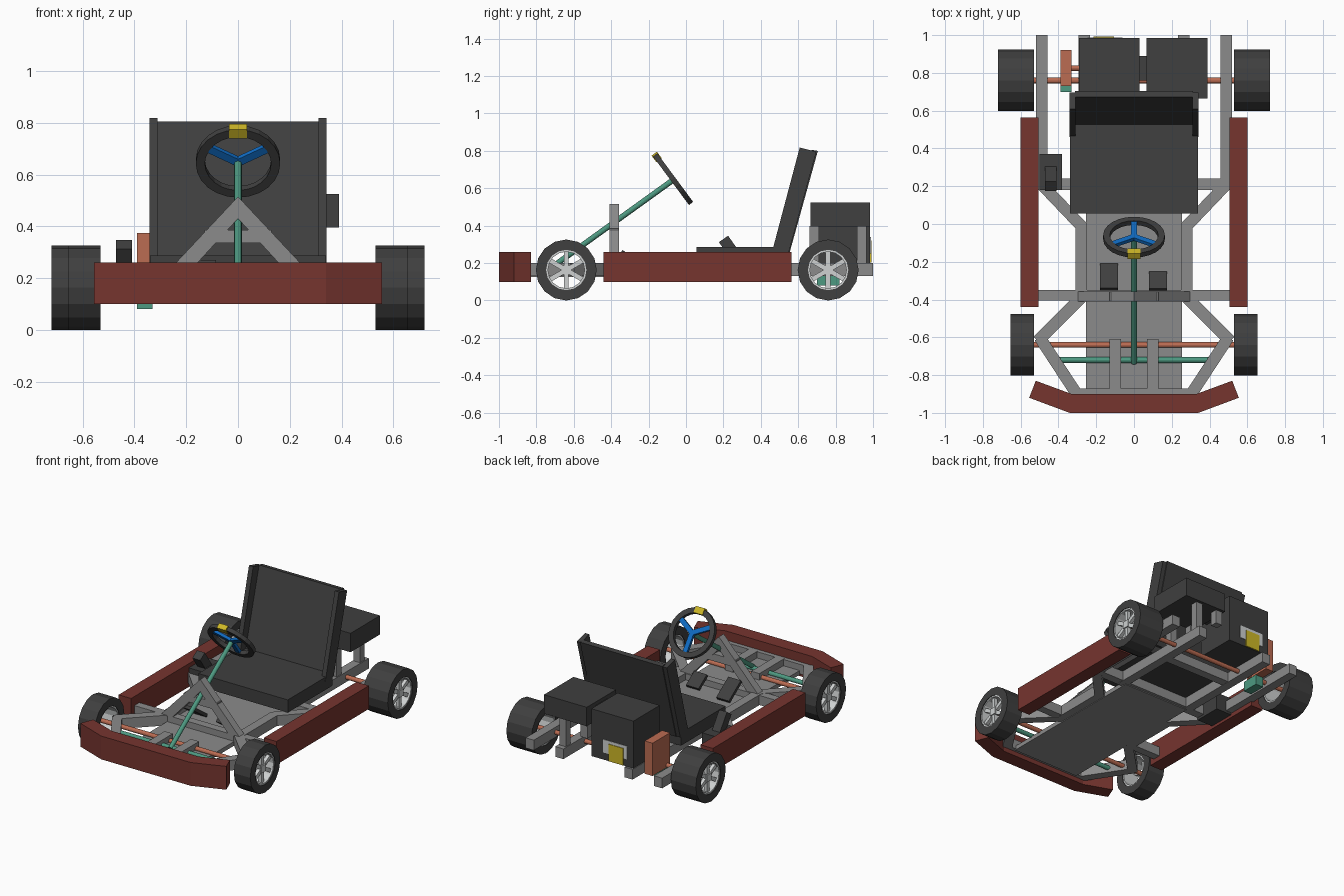
import bpy
import bmesh
from math import pi, sin, cos, radians
from mathutils import Vector, Matrix

default = bpy.data.objects.get("Cube")
if default:
    bpy.data.objects.remove(default, do_unlink=True)


def material(name, r, g, b):
    m = bpy.data.materials.new(name)
    m.use_nodes = True
    m.diffuse_color = (r, g, b, 1)
    m.node_tree.nodes["Principled BSDF"].inputs["Base Color"].default_value = (r, g, b, 1)
    return m


DARK = material("charcoal", .05, .05, .05)
RED = material("brick_red", .18, .035, .028)
GREY = material("frame_grey", .26, .26, .26)
SILVER = material("silver", .62, .64, .64)
ORANGE = material("copper_orange", .5, .15, .085)
GREEN = material("sea_green", .075, .32, .22)
BLUE = material("blue", .005, .15, .55)
YELLOW = material("yellow", .62, .48, .02)


def add(name, bm, mat, matrix=Matrix()):
    bmesh.ops.recalc_face_normals(bm, faces=bm.faces[:])
    mesh = bpy.data.meshes.new(name)
    bm.to_mesh(mesh)
    bm.free()
    mesh.materials.append(mat)
    ob = bpy.data.objects.new(name, mesh)
    ob.matrix_world = matrix
    bpy.context.collection.objects.link(ob)
    return ob


def block(name, mat, xs, ys, zs, matrix=Matrix()):
    """Box given by its extents on each axis."""
    bm = bmesh.new()
    bmesh.ops.create_cube(bm, size=1)
    for v in bm.verts:
        v.co = Vector([(a + b) / 2 + c * (b - a) for (a, b), c in zip((xs, ys, zs), v.co)])
    return add(name, bm, mat, matrix)


def beam(name, mat, p, q, w, h):
    """Box bar from p to q, w wide and h high."""
    p, q = Vector(p), Vector(q)
    d = q - p
    m = Matrix.Translation((p + q) / 2) @ d.to_track_quat('Z', 'Y').to_matrix().to_4x4()
    n = d.length / 2
    return block(name, mat, (-w / 2, w / 2), (-h / 2, h / 2), (-n, n), m)


def rod(name, mat, p, q, r, n=12):
    p, q = Vector(p), Vector(q)
    bm = bmesh.new()
    bmesh.ops.create_cone(bm, cap_ends=True, segments=n, radius1=r, radius2=r, depth=(q - p).length)
    m = Matrix.Translation((p + q) / 2) @ (q - p).to_track_quat('Z', 'Y').to_matrix().to_4x4()
    ob = add(name, bm, mat, m)
    return ob


def ring(name, mat, ro, ri, depth, n, matrix):
    """Flat-sided tube around local z."""
    bm = bmesh.new()
    loops = []
    for r, z in ((ro, -depth / 2), (ro, depth / 2), (ri, depth / 2), (ri, -depth / 2)):
        loops.append([bm.verts.new((r * cos(2 * pi * i / n), r * sin(2 * pi * i / n), z)) for i in range(n)])
    for k in range(4):
        a, b = loops[k], loops[(k + 1) % 4]
        for i in range(n):
            j = (i + 1) % n
            bm.faces.new((a[i], a[j], b[j], b[i]))
    return add(name, bm, mat, matrix)


def prism(name, mat, pts, direction):
    """Extrude a planar outline."""
    bm = bmesh.new()
    f = bm.faces.new([bm.verts.new(p) for p in pts])
    out = bmesh.ops.extrude_face_region(bm, geom=[f])
    vs = [v for v in out["geom"] if isinstance(v, bmesh.types.BMVert)]
    bmesh.ops.translate(bm, verts=vs, vec=direction)
    return add(name, bm, mat)


AXLE = .163

# Wheels: tyre, rim and six spokes
def wheel(name, side, y, x0, x1):
    turn = Matrix.Rotation(pi / 2, 4, 'Y')
    m = Matrix.Translation((side * (x0 + x1) / 2, y, AXLE)) @ turn
    width = x1 - x0
    ring(name + "_tyre", DARK, AXLE, .108, width, 16, m)
    ring(name + "_rim", SILVER, .108, .098, width - .01, 16, m)
    face = Matrix.Translation((side * (x1 - .03), y, AXLE)) @ turn
    for i in range(6):
        block(name + "_spoke", SILVER, (.015, .102), (-.013, .013), (-.012, .012),
              face @ Matrix.Rotation(i * pi / 3, 4, 'Z'))
    block(name + "_hub", SILVER, (-.024, .024), (-.024, .024), (-.02, .02), face)


for s, tag in ((1, "left"), (-1, "right")):
    wheel("rear_wheel_" + tag, s, .76, .53, .72)
    wheel("front_wheel_" + tag, s, -.64, .53, .655)

# Axles and tie rod
rod("rear_axle", ORANGE, (-.69, .76, AXLE), (.69, .76, AXLE), .015)
rod("front_axle", ORANGE, (-.62, -.64, AXLE), (.62, -.64, AXLE), .015)
rod("tie_rod", GREEN, (-.43, -.72, AXLE), (.43, -.72, AXLE), .015)

# Side pods and front bumper
bumper = [(-.34, -1), (.34, -1), (.555, -.92), (.52, -.83), (.33, -.9), (-.33, -.9), (-.52, -.83), (-.555, -.92)]
prism("front_bumper", RED, [(x, y, .1) for x, y in bumper], (0, 0, .16))

# Frame and side pods, mirrored
Z = .165
for s in (1, -1):
    block("side_pod", RED, sorted((s * .505, s * .6)), (-.44, .565), (.1, .26))
    for name, p, q in (
            ("rear_outer_rail", (.488, .18), (.488, 1)),
            ("rear_inner_rail", (.263, .2), (.263, 1)),
            ("middle_brace", (.48, .2), (.27, -.02)),
            ("middle_rail", (.28, .0), (.28, -.38)),
            ("front_brace", (.27, -.38), (.51, -.62)),
            ("nose_brace", (.5, -.6), (.31, -.89)),
            ("nose_rail", (.1, -.61), (.1, -.88))):
        beam(name, GREY, (s * p[0], p[1], Z), (s * q[0], q[1], Z), .062, .07)
block("rear_cross_bar", GREY, (-.51, .51), (.18, .24), (.132, .198))
block("engine_cross_bar", GREY, (-.29, .29), (.6, .66), (.132, .198))
block("middle_cross_bar", GREY, (-.505, .505), (-.405, -.35), (.132, .198))
block("nose_cross_bar", GREY, (-.33, .33), (-.91, -.87), (.132, .198))
block("floor_plate", GREY, (-.255, .255), (-.88, .22), (.126, .155))

# Steering support
for s in (1, -1):
    pts = [(0, .515), (s * .3, .195), (s * .215, .195), (0, .43)]
    prism("steering_support_leg", GREY, [(x, -.41, z) for x, z in pts], (0, .053, 0))
block("steering_support_tie", GREY, (-.13, .13), (-.408, -.36), (.335, .385))

# Steering column and wheel
rod("steering_column", GREEN, (0, -.735, .165), (0, -.075, .64), .015)
tilt = Matrix.Translation((0, -.07, .65)) @ Matrix.Rotation(radians(-53.5), 4, 'X')
ring("steering_wheel_rim", DARK, .163, .128, .028, 24, tilt)
for a in (90, 210, 330):
    block("steering_spoke", BLUE, (-.008, .135), (-.016, .016), (-.01, .01),
          tilt @ Matrix.Rotation(radians(a), 4, 'Z'))
block("steering_grip_mark", YELLOW, (-.034, .034), (-.168, -.124), (-.018, .018), tilt)

# Pedals
for name, x, y, z in (("right_pedal", -.132, -.28, .215), ("left_pedal", .128, -.302, .2)):
    m = Matrix.Translation((x, y, z)) @ Matrix.Rotation(radians(-35), 4, 'X')
    half = .08 if x < 0 else .055
    block(name, DARK, (-.048, .048), (-half, half), (-.011, .011), m)

# Seat: base, leaning panel and side bolsters
block("seat_base", DARK, (-.34, .34), (.055, .54), (.2, .287))
back = [(.52, .26), (.555, .26), (.705, .8), (.672, .805)]
prism("seat_back", DARK, [(-.312, y, z) for y, z in back], (.624, 0, 0))
bolster = [(.46, .26), (.55, .26), (.697, .795), (.608, .818)]
for x in (-.342, .31):
    prism("seat_bolster", DARK, [(x, y, z) for y, z in bolster], (.032, 0, 0))

# Hand lever
block("lever_base", DARK, (-.5, -.38), (.18, .37), (.115, .235))
m = Matrix.Translation((-.44, .235, .28)) @ Matrix.Rotation(radians(35), 4, 'X')
block("hand_lever", DARK, (-.03, .03), (-.03, .03), (-.09, .06), m)

# Engine, tank and supports
block("engine_block", DARK, (-.29, .03), (.7, .985), (.2, .525))
block("fuel_tank", DARK, (.065, .39), (.665, .985), (.395, .525))
block("tank_link", DARK, (.02, .075), (.76, .89), (.41, .5))
for x in (.263, .1):
    for y in (.66, .915):
        block("tank_post", GREY, (x - .025, x + .025), (y, y + .05), (.15 if x > .2 else .3, .397))
block("engine_cover", SILVER, (-.245, -.06), (.984, .988), (.25, .34))
block("engine_plate", YELLOW, (-.215, -.105), (.984, .992), (.203, .32))

# Chain drive
block("drive_case", ORANGE, (-.39, -.33), (.73, .92), (.15, .375))
rod("drive_shaft", ORANGE, (-.34, .825, .3), (-.28, .825, .3), .015)
block("drive_brake", GREEN, (-.39, -.33), (.7, .82), (.08, .148))
